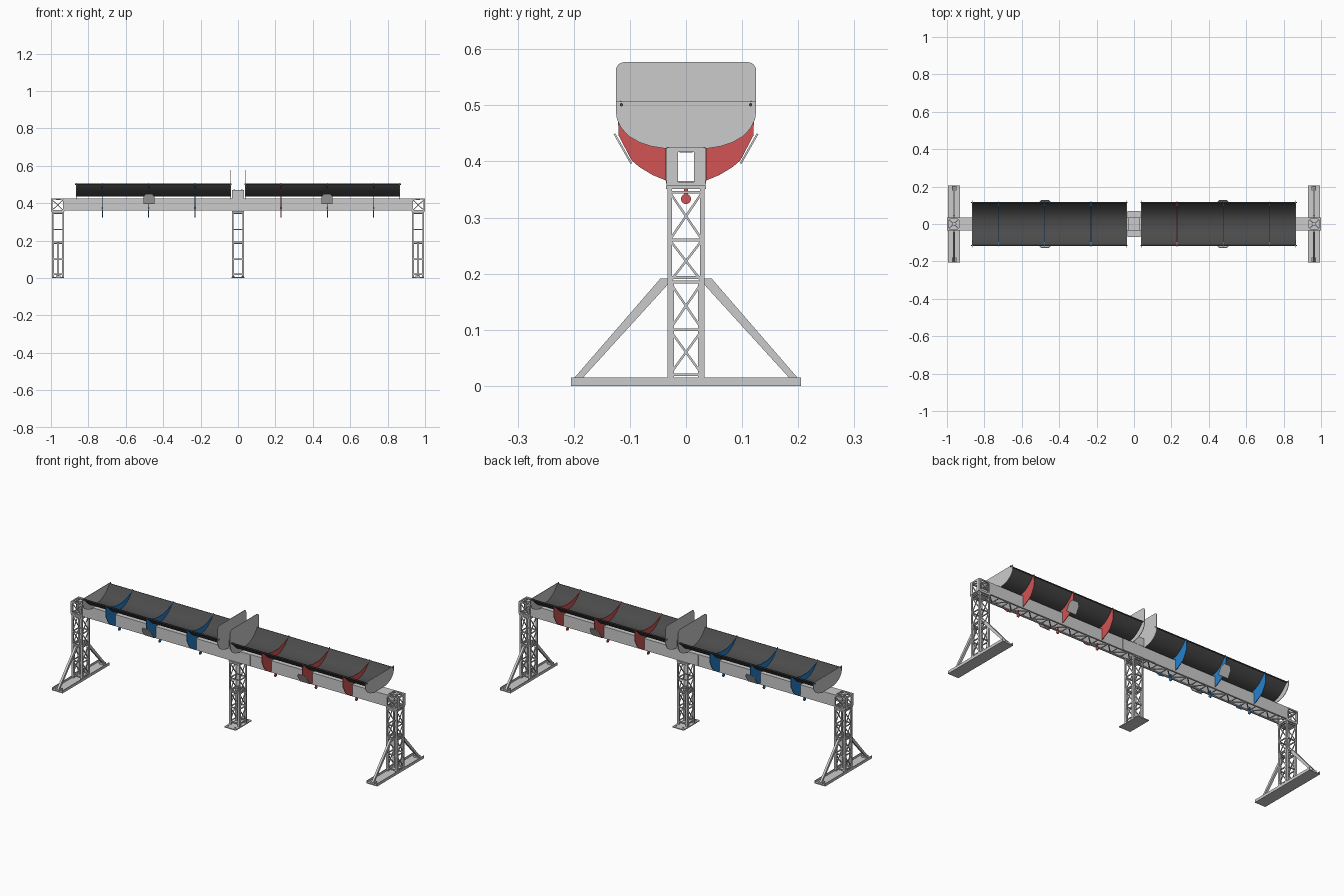
import bpy, bmesh, math
from mathutils import Vector, Matrix

if "Cube" in bpy.data.objects:
    bpy.data.objects.remove(bpy.data.objects["Cube"])


class Part:
    """Collects simple solids into one named mesh object."""
    def __init__(self):
        self.bm = bmesh.new()

    def box(self, x0, x1, y0, y1, z0, z1):
        m = Matrix.Translation(((x0+x1)/2, (y0+y1)/2, (z0+z1)/2)) @ Matrix.Diagonal((x1-x0, y1-y0, z1-z0, 1))
        bmesh.ops.create_cube(self.bm, size=1, matrix=m)

    def bar(self, p, q, w=0.005):
        p, q = Vector(p), Vector(q)
        d = q - p
        m = Matrix.Translation((p+q)/2) @ d.to_track_quat('Z', 'Y').to_matrix().to_4x4() @ Matrix.Diagonal((w, w, d.length, 1))
        bmesh.ops.create_cube(self.bm, size=1, matrix=m)

    def rod(self, p, q, r, seg=10):
        p, q = Vector(p), Vector(q)
        d = q - p
        m = Matrix.Translation((p+q)/2) @ d.to_track_quat('Z', 'Y').to_matrix().to_4x4()
        bmesh.ops.create_cone(self.bm, cap_ends=True, segments=seg, radius1=r, radius2=r, depth=d.length, matrix=m)

    def prism(self, yz, x0, x1):
        f = self.bm.faces.new([self.bm.verts.new((x0, y, z)) for y, z in yz])
        r = bmesh.ops.extrude_face_region(self.bm, geom=[f])
        vs = [v for v in r['geom'] if isinstance(v, bmesh.types.BMVert)]
        bmesh.ops.translate(self.bm, verts=vs, vec=(x1-x0, 0, 0))

    def done(self, name, mat=None, smooth=False):
        bmesh.ops.recalc_face_normals(self.bm, faces=self.bm.faces)
        me = bpy.data.meshes.new(name)
        self.bm.to_mesh(me)
        self.bm.free()
        ob = bpy.data.objects.new(name, me)
        bpy.context.collection.objects.link(ob)
        if mat:
            me.materials.append(mat)
        if smooth:
            for p in me.polygons:
                p.use_smooth = True
            me.set_sharp_from_angle(angle=math.radians(35))
        return ob


def material(name, c):
    m = bpy.data.materials.new(name)
    m.diffuse_color = (*c, 1)
    m.use_nodes = True
    m.node_tree.nodes["Principled BSDF"].inputs["Base Color"].default_value = m.diffuse_color
    return m


dark = material("dark_sheet", (0.07, 0.07, 0.07))
red = material("red", (0.65, 0.09, 0.09))
blue = material("blue", (0.02, 0.22, 0.6))


def mirrored(half):
    """Close a right-hand outline with its mirror image in y."""
    return half + [(-y, z) for y, z in reversed(half)]


def curve(y, low, high, n=2.3):
    return low + (high - low) * (abs(y) / 0.113) ** n


# lattice towers
def tower(cx, name):
    t = Part()
    h = 0.029
    levels = [0.02, 0.1, 0.185, 0.26, 0.345]
    for sx in (-1, 1):
        for sy in (-1, 1):
            t.box(cx+sx*h-0.004, cx+sx*h+0.004, sy*h-0.004, sy*h+0.004, 0.004, 0.352)
            t.box(cx+sx*0.027-0.006, cx+sx*0.027+0.006, sy*0.027-0.006, sy*0.027+0.006, 0.004, 0.187)
    for z in levels + [0.193]:
        for s in (-1, 1):
            t.bar((cx+s*h, -h, z), (cx+s*h, h, z))
            t.bar((cx-h, s*h, z), (cx+h, s*h, z), 0.006)
    for a, b in zip(levels, levels[1:]):
        for s in (-1, 1):
            t.bar((cx+s*h, -h, a), (cx+s*h, h, b), 0.004)
            t.bar((cx+s*h, h, a), (cx+s*h, -h, b), 0.004)
    t.box(cx-0.033, cx+0.033, -0.036, 0.036, 0.351, 0.357)
    t.done(name)


for cx, side in ((-0.962, "left"), (0, "centre"), (0.962, "right")):
    tower(cx, side + "_tower")

# end feet: channel with slots' raised pads and diagonal struts
for cx, side in ((-0.962, "left"), (0.962, "right")):
    f = Part()
    f.box(cx-0.033, cx+0.033, -0.205, 0.205, 0, 0.004)
    for s in (-1, 1):
        f.box(cx+s*0.0315-0.0015, cx+s*0.0315+0.0015, -0.205, 0.205, 0.004, 0.015)
    f.done(side + "_foot_channel")
    st = Part()
    for s in (-1, 1):
        st.prism([(s*y, z) for y, z in ((0.201, 0.012), (0.186, 0.012), (0.033, 0.18), (0.033, 0.191), (0.046, 0.191))], cx-0.006, cx+0.006)
        st.box(cx-0.012, cx+0.012, s*0.19-0.012, s*0.19+0.012, 0.003, 0.013)
    st.done(side + "_foot_struts")

# centre base plate
b = Part()
b.box(-0.035, 0.035, -0.07, 0.07, 0, 0.005)
for sx in (-1, 1):
    for sy in (-1, 1):
        b.rod((sx*0.022, sy*0.055, 0.004), (sx*0.022, sy*0.055, 0.01), 0.004)
b.done("centre_base_plate")

# main beam: side panels, closed top, lattice underside
b = Part()
for s in (-1, 1):
    b.box(-0.93, 0.93, s*0.0325-0.0015, s*0.0325+0.0015, 0.36, 0.425)
    b.box(-0.93, 0.93, s*0.029-0.004, s*0.029+0.004, 0.36, 0.366)
    b.box(-0.1, 0.1, s*0.035-0.001, s*0.035+0.001, 0.361, 0.424)
b.box(-0.93, 0.93, -0.034, 0.034, 0.422, 0.425)
n = 30
for i in range(n):
    x0, x1 = -0.93 + 1.86*i/n, -0.93 + 1.86*(i+1)/n
    s = 1 if i % 2 else -1
    b.bar((x0, -s*0.029, 0.363), (x1, s*0.029, 0.363))
    b.bar((x1, -0.029, 0.363), (x1, 0.029, 0.363), 0.004)
b.done("main_beam")

# beam end blocks: open frame with braced top and windowed end plate
for s, side in ((-1, "left"), (1, "right")):
    e = Part()
    xa, xb = s*0.932, s*0.996
    for x in (xa, xb):
        for y in (-0.031, 0.031):
            e.bar((x, y, 0.357), (x, y, 0.425), 0.007)
    for z in (0.36, 0.422):
        for y in (-0.031, 0.031):
            e.bar((xa, y, z), (xb, y, z), 0.007)
        for x in (xa, xb):
            e.bar((x, -0.031, z), (x, 0.031, z), 0.007)
        for y in (-0.03, 0.03):
            e.bar((xa, y, z), (xb, -y, z), 0.005)
    for y in (-0.032, 0.032):
        e.bar((xa, y, 0.36), (xb, y, 0.42), 0.004)
        e.bar((xa, y, 0.42), (xb, y, 0.36), 0.004)
    for a, c, z0, z1 in ((-0.034, -0.014, 0.357, 0.424), (0.014, 0.034, 0.357, 0.424),
                         (-0.014, 0.014, 0.357, 0.363), (-0.014, 0.014, 0.417, 0.424)):
        e.box(min(s*0.996, s*1.0), max(s*0.996, s*1.0), a, c, z0, z1)
    e.rod((s*0.962, 0, 0.416), (s*0.962, 0, 0.426), 0.012, 16)
    e.done(side + "_beam_end_block")

# centre bearing bracket
c = Part()
for s in (-1, 1):
    c.box(-0.031, 0.031, s*0.034-0.002, s*0.034+0.002, 0.425, 0.47)
c.box(-0.031, 0.031, -0.036, 0.036, 0.425, 0.43)
c.box(-0.031, 0.031, -0.036, 0.036, 0.465, 0.47)
for x in (-0.02, 0.02):
    for y in (-0.022, 0, 0.022):
        c.rod((x, y, 0.469), (x, y, 0.473), 0.003)
c.done("centre_bracket")

# shared cross-sections
ys = [0.113 * math.sin(math.pi/2 * i/14) for i in range(-14, 15)]
sheet = [(y, curve(y, 0.436, 0.505)) for y in ys] + [(y*0.985, curve(y, 0.439, 0.505)) for y in reversed(ys)]
low = [(0.037, 0.423), (0.062, 0.427), (0.083, 0.434), (0.102, 0.445), (0.115, 0.459), (0.123, 0.475), (0.125, 0.488)]
corner = [(0.11 + 0.015*math.cos(a*math.pi/12), 0.562 + 0.015*math.sin(a*math.pi/12)) for a in range(7)]
short_plate = mirrored(low + [(0.125, 0.507)])
tall_plate = mirrored(low + corner)
rib_outer = [(0.036, 0.427), (0.036, 0.366), (0.06, 0.376), (0.083, 0.39), (0.097, 0.402), (0.12, 0.446), (0.121, 0.47), (0.117, 0.509)]
rib = mirrored(rib_outer + [(y, curve(y, 0.47, 0.505)) for y in (0.112, 0.095, 0.075, 0.05, 0.025)])

# two trough modules
for s, side, col in ((-1, "left", blue), (1, "right", red)):
    t = Part()
    t.prism(sheet, s*0.04, s*0.863)
    t.done(side + "_trough", dark, True)

    p = Part()
    p.prism(tall_plate, s*0.037, s*0.04)
    p.done(side + "_inner_end_plate", None, True)
    p = Part()
    p.prism(short_plate, s*0.863, s*0.866)
    p.done(side + "_outer_end_plate", None, True)

    r = Part()
    for y in (-0.115, 0.115):
        r.rod((s*0.034, y, 0.501), (s*0.872, y, 0.501), 0.003)
    r.done(side + "_rim_rods", dark)

    ribs, hooks = Part(), Part()
    for x in (0.23, 0.478, 0.725):
        ribs.prism(rib, s*x-0.0015, s*x+0.0015)
        # hanging clips under the beam
        hooks.box(s*x-0.002, s*x+0.002, -0.004, 0.004, 0.34, 0.362)
        hooks.rod((s*x-0.003, 0, 0.333), (s*x+0.003, 0, 0.333), 0.009, 14)
    ribs.done(side + "_ribs", col)
    hooks.done(side + "_hanging_clips", col)

    # tilted side panels with clipped upper corners
    for sy, edge in ((-1, "front"), (1, "back")):
        g = Part()
        outline = [(-0.03, 0), (0.03, 0), (0.03, 0.7), (0.018, 1), (-0.018, 1), (-0.03, 0.7)]
        layers = []
        for off in (0, 0.003):
            layers.append([g.bm.verts.new((s*0.476+u, sy*(0.096+0.03*v+off), 0.397+0.053*v-off*0.5)) for u, v in outline])
            g.bm.faces.new(layers[-1])
        for i in range(6):
            j = (i+1) % 6
            g.bm.faces.new((layers[0][i], layers[0][j], layers[1][j], layers[1][i]))
        g.done(f"{side}_{edge}_side_panel")
